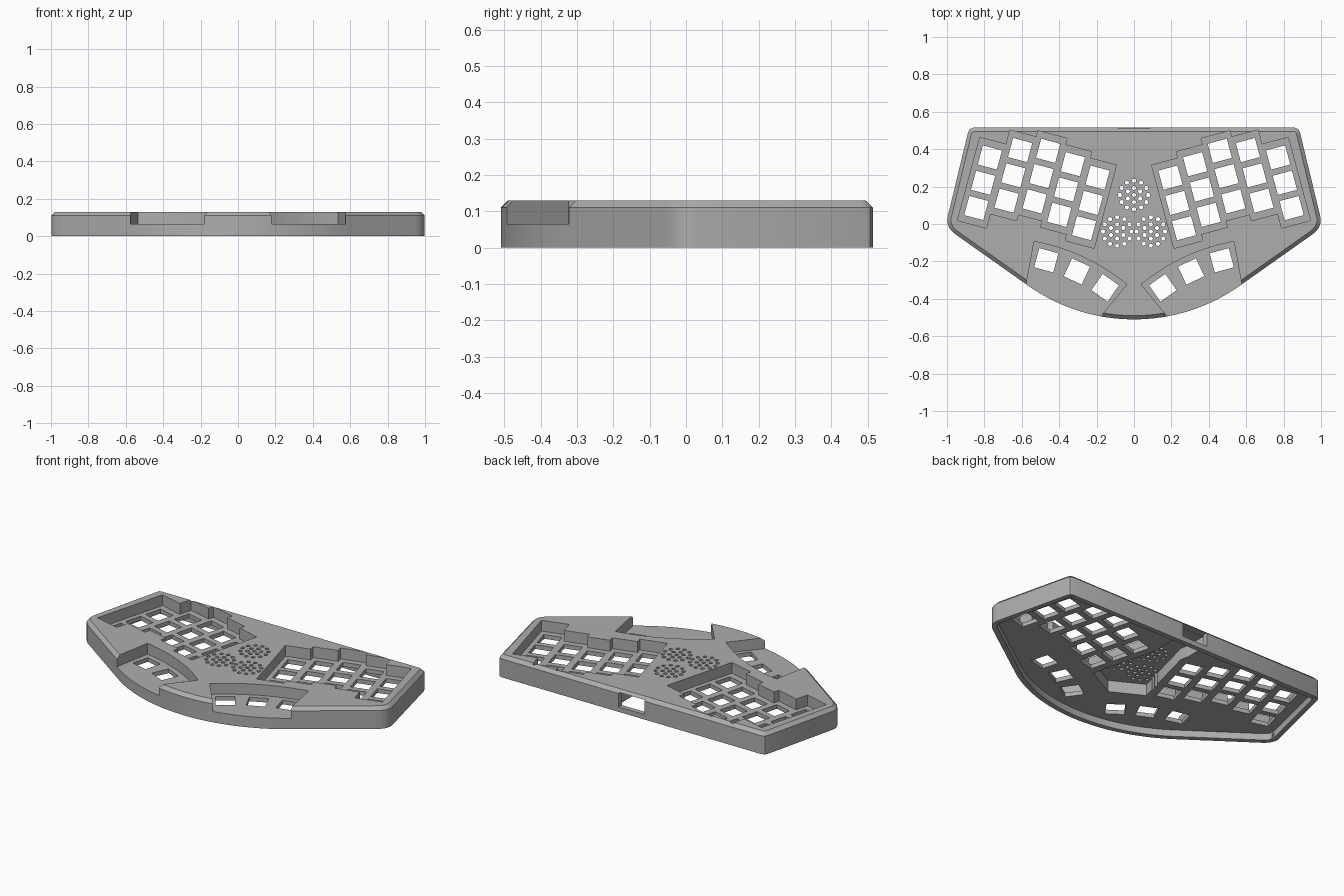
import bpy, bmesh, math
from math import sin, cos, radians, pi
from mathutils import Vector

old = bpy.data.objects.get("Cube")
if old:
    bpy.data.objects.remove(old, do_unlink=True)

grey = bpy.data.materials.new("matte grey")
grey.use_nodes = True
colour = (0.42, 0.42, 0.42, 1)
grey.diffuse_color = colour
grey.node_tree.nodes["Principled BSDF"].inputs["Base Color"].default_value = colour

TOP, FLOOR, UNDER, WALL = 0.13, 0.065, 0.04, 0.03
TILT = radians(15)


def inset(points, d):
    """Mitred inward offset of a counter-clockwise outline."""
    result = []
    for i, p in enumerate(points):
        p = Vector(p)
        a = (p - Vector(points[i - 1])).normalized()
        b = (Vector(points[(i + 1) % len(points)]) - p).normalized()
        na, nb = Vector((-a.y, a.x)), Vector((-b.y, b.x))
        result.append(tuple(p + (na + nb) * d / (1 + na.dot(nb))))
    return result


def loft(bm, layers):
    """Closed solid through stacked (outline, height) layers."""
    rings = [[bm.verts.new((x, y, z)) for x, y in pts] for pts, z in layers]
    n = len(rings[0])
    for low, high in zip(rings, rings[1:]):
        for i in range(n):
            j = (i + 1) % n
            bm.faces.new((low[i], low[j], high[j], high[i]))
    bm.faces.new(rings[0][::-1])
    bm.faces.new(rings[-1])


def prism(bm, pts, z0, z1):
    loft(bm, [(pts, z0), (pts, z1)])


def rect(x, y, w, h, angle):
    c, s = cos(angle), sin(angle)
    corners = [(-w, -h), (w, -h), (w, h), (-w, h)]
    return [(x + (a * c - b * s) / 2, y + (a * s + b * c) / 2) for a, b in corners]


def disc(x, y, r, n=12):
    return [(x + r * cos(2 * pi * i / n), y + r * sin(2 * pi * i / n)) for i in range(n)]


def flip(pts):
    return [(-x, y) for x, y in reversed(pts)]


def both(bm, pts, z0, z1):
    prism(bm, pts, z0, z1)
    prism(bm, flip(pts), z0, z1)


def make(name, bm):
    bmesh.ops.recalc_face_normals(bm, faces=bm.faces)
    mesh = bpy.data.meshes.new(name)
    bm.to_mesh(mesh)
    bm.free()
    mesh.materials.append(grey)
    obj = bpy.data.objects.new(name, mesh)
    bpy.context.collection.objects.link(obj)
    return obj


# Case outline: straight back, slanted sides, curved front
half = [(0.58 * i / 16, 0.47 - math.sqrt(0.98 ** 2 - (0.58 * i / 16) ** 2)) for i in range(17)]
half += [(0.945, -0.062), (0.968, -0.045), (0.987, -0.022), (0.998, 0.005), (0.998, 0.032),
         (0.888, 0.488), (0.879, 0.507), (0.86, 0.515)]
outline = half + flip(half[1:])

bm = bmesh.new()
loft(bm, [(outline, 0), (outline, TOP - 0.02), (inset(outline, 0.02), TOP)])
case = make("keyboard_case", bm)


def cut(name, bm):
    cutter = make(name, bm)
    cutter.hide_render = True
    mod = case.modifiers.new(name, "BOOLEAN")
    mod.operation = "DIFFERENCE"
    mod.solver = "EXACT"
    mod.use_self = True
    mod.object = cutter
    bpy.context.view_layer.objects.active = case
    bpy.ops.object.modifier_apply(modifier=name)
    bpy.data.objects.remove(cutter, do_unlink=True)


# Open underside
bm = bmesh.new()
prism(bm, inset(outline, WALL), -0.1, UNDER)
cut("underside_cavity", bm)

# Deeper pocket under the central deck
side = [(0.188, -0.12), (0.08, 0.3), (0.09, 0.35), (0.09, 0.486)]
bm = bmesh.new()
prism(bm, [(0, -0.22)] + side + flip(side), 0.02, 0.11)
cut("centre_pocket", bm)

# Staggered key columns, placed from the third column
u, v = Vector((cos(TILT), -sin(TILT))), Vector((sin(TILT), cos(TILT)))
middle = Vector((-0.495, 0.256))
stagger = [-0.115, -0.035, 0, -0.035, -0.07]
columns = [middle + u * 0.146 * (i - 2) + v * s for i, s in enumerate(stagger)]

# Thumb keys on an arc
hub = Vector((-0.728, -1.16))


def polar(r, degrees):
    a = radians(degrees)
    return (hub.x + r * sin(a), hub.y + r * cos(a))


# Recesses: columns alternate between two cutters, thumb wells open to the front
for start in (0, 1):
    bm = bmesh.new()
    for c in columns[start::2]:
        both(bm, rect(c.x, c.y, 0.16, 0.46, -TILT), FLOOR, 0.2)
    if start:
        arc = [polar(1.084, 10.3 + 29.2 * i / 12) for i in range(13)]
        both(bm, [polar(0.6, 10.3), polar(0.6, 39.5)] + arc[::-1], FLOOR, 0.2)
    cut("key_recess", bm)

# Square switch openings
bm = bmesh.new()
for c in columns:
    for row in (-1, 0, 1):
        p = c + v * 0.14 * row
        both(bm, rect(p.x, p.y, 0.106, 0.106, -TILT), 0.01, 0.1)
for deg in (15, 25, 35):
    x, y = polar(1, deg)
    both(bm, rect(x, y, 0.106, 0.106, -radians(deg)), 0.01, 0.1)
cut("switch_openings", bm)

# Three round groups of speaker holes
bm = bmesh.new()
for cx, cy in [(0, 0.155), (-0.09, -0.04), (0.09, -0.04)]:
    for count, radius in [(1, 0), (6, 0.038), (12, 0.076)]:
        for i in range(count):
            a = 2 * pi * i / count + pi / 2
            prism(bm, disc(cx + radius * cos(a), cy + radius * sin(a), 0.011), 0.01, 0.2)
cut("speaker_holes", bm)

# Cable port in the back wall
bm = bmesh.new()
prism(bm, rect(0, 0.52, 0.17, 0.1, 0), 0.03, 0.115)
cut("cable_port", bm)

# Screw holes in the bottom rim
bm = bmesh.new()
for x, y in [(0.855, 0.498), (0.374, -0.419), (0.97, 0.02)]:
    both(bm, disc(x, y, 0.007), -0.05, 0.03)
cut("screw_holes", bm)

# Smooth curved walls, crisp edges
bpy.ops.object.select_all(action="DESELECT")
case.select_set(True)
bpy.context.view_layer.objects.active = case
bpy.ops.object.shade_smooth_by_angle(angle=radians(30))
